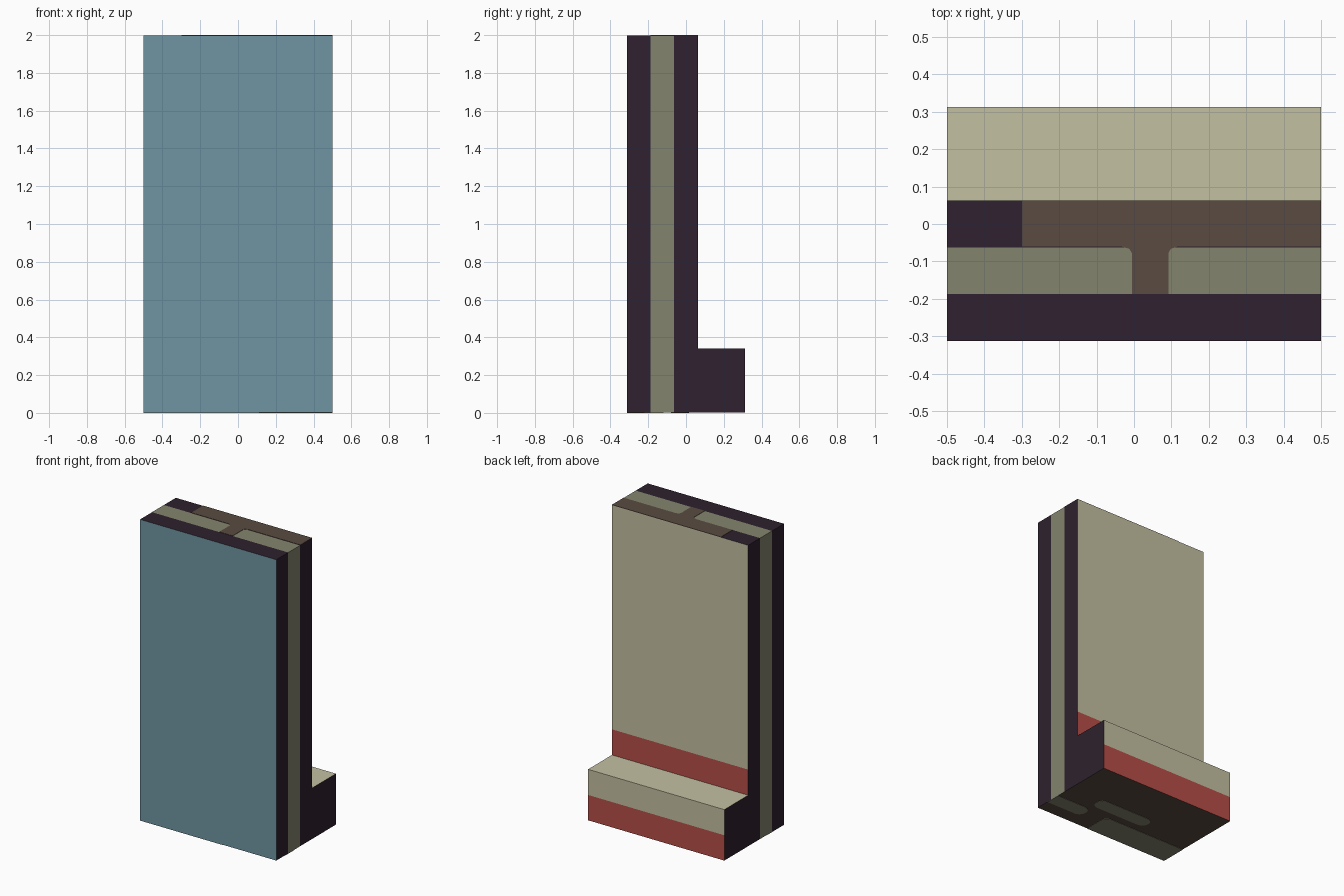
import bpy, bmesh, math

if "Cube" in bpy.data.objects:
    bpy.data.objects.remove(bpy.data.objects["Cube"])

def srgb(r, g, b):
    f = lambda c: c / 12.92 if c <= 0.04045 else ((c + 0.055) / 1.055) ** 2.4
    return (f(r / 255), f(g / 255), f(b / 255), 1)

def material(name, *rgb):
    m = bpy.data.materials.new(name)
    m.diffuse_color = srgb(*rgb)
    m.use_nodes = True
    m.node_tree.nodes["Principled BSDF"].inputs["Base Color"].default_value = m.diffuse_color
    return m

DARK = material("dark_plum", 46, 33, 46)
OLIVE = material("grey_olive", 132, 132, 110)
BROWN = material("brown", 90, 75, 65)
BLUE = material("slate_blue", 112, 149, 163)
BEIGE = material("beige", 196, 192, 162)
RED = material("brick_red", 182, 78, 70)

T = 0.002             # thickness of the inlay plates
STEP = 0.34           # height of the rear step
Y0, Y1, Y2, Y3, Y4 = -0.3125, -0.1875, -0.0625, 0.0625, 0.3125

def prism(name, points, direction, mats):
    """Extrude a flat outline into a closed solid."""
    bm = bmesh.new()
    face = bm.faces.new([bm.verts.new(p) for p in points])
    ext = bmesh.ops.extrude_face_region(bm, geom=[face])
    verts = [e for e in ext["geom"] if isinstance(e, bmesh.types.BMVert)]
    bmesh.ops.translate(bm, verts=verts, vec=direction)
    bmesh.ops.recalc_face_normals(bm, faces=bm.faces)
    me = bpy.data.meshes.new(name)
    bm.to_mesh(me)
    bm.free()
    ob = bpy.data.objects.new(name, me)
    bpy.context.collection.objects.link(ob)
    for m in mats:
        me.materials.append(m)
    return ob

# Wall with rear step: L profile extruded across the width
profile = [(Y0, T), (Y4, T), (Y4, STEP), (Y3, STEP), (Y3, 2 - T), (Y0, 2 - T)]
wall = prism("stepped_wall", [(-0.5, y, z) for y, z in profile], (1, 0, 0),
             [DARK, OLIVE, BROWN, BLUE, BEIGE, RED])

# Cut the colour borders, then colour faces by direction and position
bm = bmesh.new()
bm.from_mesh(wall.data)
cuts = [((0, Y1, 0), (0, 1, 0)), ((0, Y2, 0), (0, 1, 0)), ((0, Y3, 0), (0, 1, 0)),
        ((0, 0, STEP / 2), (0, 0, 1)), ((0, 0, STEP), (0, 0, 1)),
        ((0, 0, STEP * 1.5), (0, 0, 1))]
for co, no in cuts:
    bmesh.ops.bisect_plane(bm, geom=bm.verts[:] + bm.edges[:] + bm.faces[:],
                           plane_co=co, plane_no=no)
bm.normal_update()
for f in bm.faces:
    n, c = f.normal, f.calc_center_median()
    if n.y < -0.5:
        f.material_index = 3
    elif n.y > 0.5:
        low = c.z < STEP / 2 or STEP < c.z < STEP * 1.5
        f.material_index = 5 if low else 4
    elif n.z < -0.5:
        f.material_index = 2
    elif n.z > 0.5 and c.y > Y3:
        f.material_index = 4
    else:
        f.material_index = 1 if Y1 < c.y < Y2 else 0
bm.to_mesh(wall.data)
bm.free()

# Brown T-shaped inlay on the top
stem = [(-0.3, Y3), (-0.3, -0.06), (-0.035, -0.06), (-0.013, -0.066), (-0.006, -0.077),
        (-0.006, Y1), (0.092, Y1), (0.092, -0.077), (0.099, -0.066), (0.118, -0.06),
        (0.5, -0.06), (0.5, Y3)]
prism("top_inlay", [(x, y, 2 - T) for x, y in stem], (0, 0, T), [BROWN])

# Olive inlays on the underside, with chosen corners rounded
def rounded(x0, x1, y0, y1, r, corners):
    pts = []
    for i, (x, y, sx, sy) in enumerate([(x1, y1, -1, -1), (x0, y1, 1, -1),
                                        (x0, y0, 1, 1), (x1, y0, -1, 1)]):
        if i in corners:
            for k in range(5):
                a = math.radians(90 * i + 22.5 * k)
                pts.append((x + sx * r + r * math.cos(a), y + sy * r + r * math.sin(a)))
        else:
            pts.append((x, y))
    return pts

underside = [
    ("bottom_inlay_front", rounded(-0.5, 0.11, Y0, -0.135, 0.04, (0,))),
    ("bottom_inlay_side", rounded(0.24, 0.5, -0.22, -0.12, 0.045, (1, 2))),
    ("bottom_inlay_middle", rounded(-0.14, 0.27, -0.08, 0.015, 0.045, (0, 1, 2, 3))),
]
for name, pts in underside:
    prism(name, [(x, y, 0) for x, y in pts], (0, 0, T), [OLIVE])
